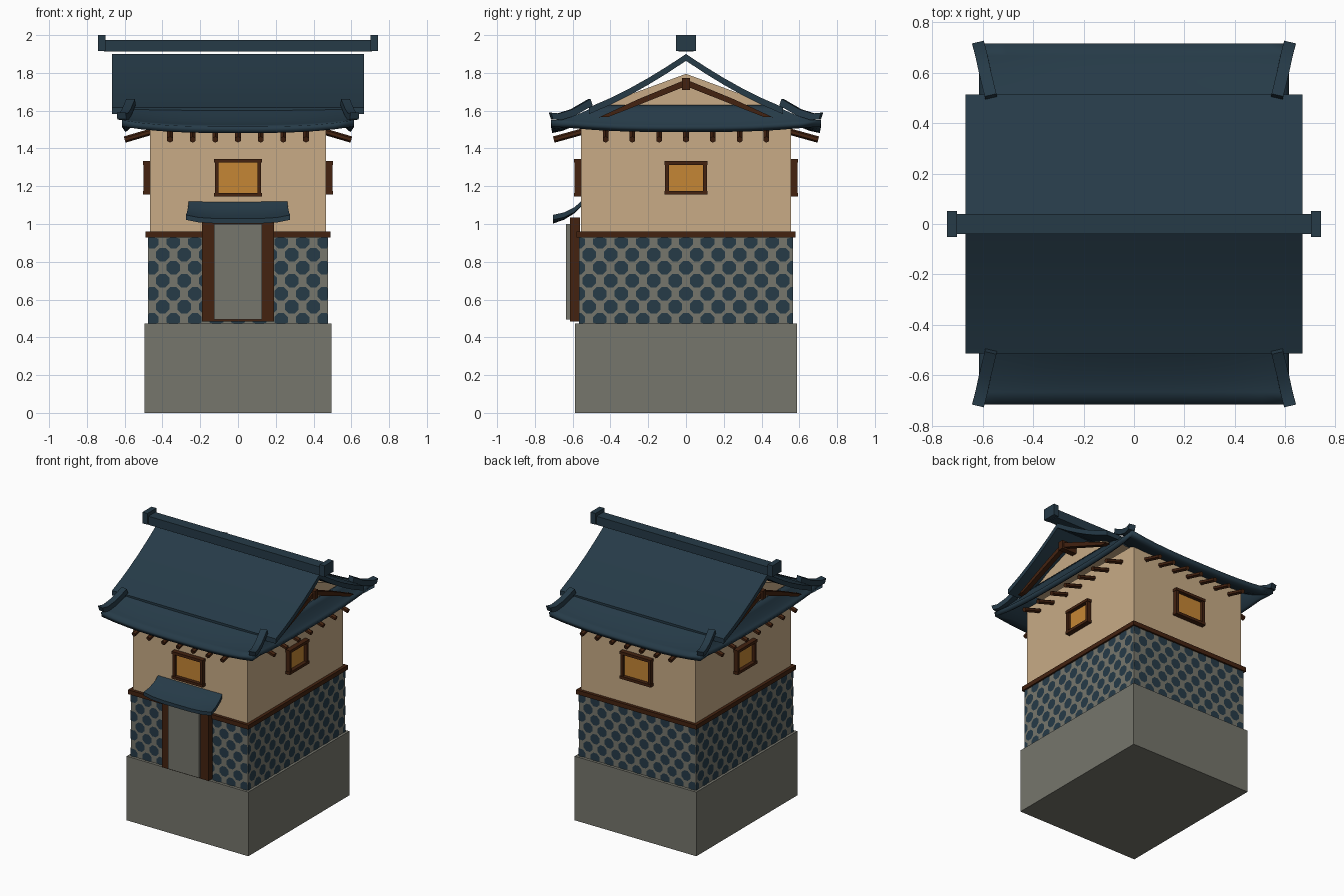
import bpy, bmesh, math
from mathutils import Vector, Matrix

cube = bpy.data.objects.get("Cube")
if cube:
    bpy.data.objects.remove(cube)


def material(name, rgb):
    m = bpy.data.materials.new(name)
    m.use_nodes = True
    m.diffuse_color = (*rgb, 1)
    m.node_tree.nodes["Principled BSDF"].inputs["Base Color"].default_value = (*rgb, 1)
    return m


STONE = material("grey_stone", (0.18, 0.18, 0.15))
PLASTER = material("tan_plaster", (0.58, 0.41, 0.24))
TILE = material("slate_blue_tile", (0.019, 0.043, 0.064))
WOOD = material("dark_brown_wood", (0.056, 0.016, 0.005))
PANE = material("amber_pane", (0.56, 0.24, 0.035))


def finish(name, bm, mat, fix=True):
    if fix:
        bmesh.ops.recalc_face_normals(bm, faces=bm.faces)
    me = bpy.data.meshes.new(name)
    bm.to_mesh(me)
    bm.free()
    me.materials.append(mat)
    ob = bpy.data.objects.new(name, me)
    bpy.context.collection.objects.link(ob)
    return ob


def boxes(name, specs, mat, angle=0):
    """Boxes given as x, y and z ranges, turned about the z axis."""
    bm = bmesh.new()
    for x0, x1, y0, y1, z0, z1 in specs:
        place = (Matrix.Rotation(angle, 4, 'Z')
                 @ Matrix.Translation(((x0 + x1) / 2, (y0 + y1) / 2, (z0 + z1) / 2))
                 @ Matrix.Diagonal((x1 - x0, y1 - y0, z1 - z0, 1)))
        bmesh.ops.create_cube(bm, size=1, matrix=place)
    return finish(name, bm, mat)


def block(name, hx, hy, z0, z1, mat):
    return boxes(name, [(-hx, hx, -hy, hy, z0, z1)], mat)


def loft(bm, sections):
    """Closed skin through equal-length closed sections."""
    rings = [[bm.verts.new(p) for p in s] for s in sections]
    n = len(rings[0])
    for a, b in zip(rings, rings[1:]):
        for i in range(n):
            j = (i + 1) % n
            bm.faces.new((a[i], a[j], b[j], b[i]))
    bm.faces.new(rings[0])
    bm.faces.new(rings[-1])


def beam(bm, path, radius, sides, turn=0.0, stretch=1.0):
    """Bar of polygonal section along a path."""
    path = [Vector(p) for p in path]
    run = path[-1] - path[0]
    side = Vector((run.y, -run.x, 0)).normalized()
    up = side.cross(run).normalized()
    if up.z < 0:
        up = -up
    angles = [turn + math.tau * k / sides for k in range(sides)]
    loft(bm, [[p + side * radius * math.cos(a) * stretch + up * radius * math.sin(a)
               for a in angles] for p in path])


# Base, walls and trim
block("stone_base", 0.496, 0.588, 0, 0.472, STONE)
block("lower_wall", 0.477, 0.567, 0.46, 0.94, STONE)
block("wall_trim", 0.49, 0.58, 0.928, 0.96, WOOD)
block("upper_wall", 0.467, 0.557, 0.95, 1.56, PLASTER)

# Staggered tile dots on the lower wall
bm = bmesh.new()
for q in range(4):
    half, dist = ((0.477, 0.567), (0.567, 0.477))[q % 2]
    turn = Matrix.Rotation(q * math.pi / 2, 3, 'Z')
    for row in range(8):
        z = 0.907 - row * 0.069
        for col in range(-6, 7):
            u = (col + 0.5 * (row % 2)) * 0.114
            pts = []
            for k in range(8):
                a = math.tau * (k + 0.5) / 8
                pts.append((max(-half, min(half, u + 0.039 * math.cos(a))),
                            max(0.472, min(0.928, z + 0.039 * math.sin(a)))))
            spans = [max(c) - min(c) for c in zip(*pts)]
            if min(spans) > 0.012:
                bm.faces.new([bm.verts.new(turn @ Vector((p, -dist - 0.003, h)))
                              for p, h in pts])
bmesh.ops.remove_doubles(bm, verts=bm.verts, dist=0.00001)
finish("wall_dots", bm, TILE, fix=False)

# Windows on all four sides
for i, side in enumerate(("front", "left", "back", "right")):
    w, d, z0, z1 = ((0.127, 0.557, 1.145, 1.345), (0.114, 0.467, 1.155, 1.333))[i % 2]
    out, t = d + 0.036, 0.02
    frame = [(-w, w, -out, -d, z0, z0 + t), (-w, w, -out, -d, z1 - t, z1)]
    frame += [(s - t / 2, s + t / 2, -out + 0.004, -d, z0 + t, z1 - t)
              for s in (t * 0.7 - w, w - t * 0.7)]
    boxes(side + "_window_frame", frame, WOOD, i * math.pi / 2)
    boxes(side + "_window_pane", [(-w + t, w - t, -d - 0.009, -d, z0 + t, z1 - t)],
          PANE, i * math.pi / 2)

# Door and its canopy
boxes("door_frame", [(-0.19, 0.19, -0.615, -0.56, 0.483, 1.034)], WOOD)
boxes("door_panel", [(-0.127, 0.127, -0.634, -0.6, 0.495, 1.0)], STONE)
bm = bmesh.new()
top = [(-0.545, 1.13), (-0.59, 1.083), (-0.645, 1.049), (-0.705, 1.028)]
outline = top + [(y, z - 0.026) for y, z in reversed(top)]
loft(bm, [[(s * (0.26 - 0.1 * (y + 0.545)), y, z + 0.02 * s ** 4 * (-0.545 - y) / 0.16)
           for y, z in outline] for s in (-1, -0.75, -0.4, 0, 0.4, 0.75, 1)])
finish("door_canopy", bm, TILE)

# Lower roof skirt with lifted corners
bm = bmesh.new()
N, STEPS = 12, 5
INNER, OUTER = Vector((0.54, 0.47)), Vector((0.615, 0.715))
square = []
for k in range(N):
    u = -1 + 2 * k / N
    square.append((1, u))
for q in range(1, 4):
    square += [Matrix.Rotation(q * math.pi / 2, 2) @ Vector(p) for p in square[:N]]
rings = []
for s in range(STEPS + 1):
    t = s / STEPS
    size = INNER.lerp(OUTER, t)
    ring = []
    for a, b in square:
        lift = 0.035 * min(abs(a), abs(b)) ** 3 * t
        z = 1.515 + 0.115 * (1 - t) ** 1.5 + lift
        ring.append(bm.verts.new((a * size.x, b * size.y, z)))
    rings.append(ring)
for a, b in zip(rings, rings[1:]):
    for i in range(len(a)):
        j = (i + 1) % len(a)
        bm.faces.new((a[i], b[i], b[j], a[j]))
skirt = finish("roof_skirt", bm, TILE, fix=False)
mod = skirt.modifiers.new("thickness", 'SOLIDIFY')
mod.thickness, mod.offset = 0.034, -1

# Hip ridges at the corners
bm = bmesh.new()
for sx in (-1, 1):
    for sy in (-1, 1):
        beam(bm, [(sx * x, sy * y, z) for x, y, z in
                  ((0.567, 0.505, 1.645), (0.59, 0.6, 1.59),
                   (0.605, 0.67, 1.568), (0.617, 0.715, 1.572))],
             0.026, 4, math.pi / 4, 1.3)
finish("hip_ridges", bm, TILE)

# Main gable roof with gently sagging slopes
half = [(0, 1.9), (0.1, 1.834), (0.2, 1.773), (0.3, 1.717), (0.4, 1.667), (0.513, 1.618)]
top = [(-y, z) for y, z in reversed(half[1:])] + half
outline = top + [(y, z - 0.036) for y, z in reversed(top)]
bm = bmesh.new()
loft(bm, [[(x, y, z) for y, z in outline] for x in (-0.667, 0.667)])
finish("main_roof", bm, TILE)

# Ridge beam and end caps
block("ridge_beam", 0.71, 0.04, 1.912, 1.975, TILE)
boxes("ridge_caps", [(s * 0.721 - 0.02, s * 0.721 + 0.02, -0.052, 0.052, 1.917, 2)
                     for s in (-1, 1)], TILE)

# Plaster gables with wooden boards
bm = bmesh.new()
loft(bm, [[(x, -0.47, 1.6), (x, 0.47, 1.6), (x, 0.47, 1.622), (x, 0, 1.795),
           (x, -0.47, 1.622)] for x in (-0.52, 0.52)])
finish("gable_wall", bm, PLASTER)
bm = bmesh.new()
for sx in (-1, 1):
    for sy in (-1, 1):
        loft(bm, [[(sx * x, sy * y, z) for y, z in
                   ((0, 1.765), (0.25, 1.662), (0.46, 1.565), (0.41, 1.567), (0, 1.73))]
                  for x in (0.59, 0.625)])
finish("gable_boards", bm, WOOD)
boxes("gable_posts", [(s * 0.58 - 0.06, s * 0.58 + 0.06, -0.02, 0.02, 1.71, 1.772)
                      for s in (-1, 1)], WOOD)

# Rafter ends under the eaves
bm = bmesh.new()
for k in range(-3, 4):
    for s in (-1, 1):
        beam(bm, [(k * 0.12, s * 0.52, 1.497), (k * 0.12, s * 0.7, 1.447)],
             0.017, 6, math.pi / 6)
        beam(bm, [(s * 0.43, k * 0.142, 1.497), (s * 0.6, k * 0.142, 1.447)],
             0.017, 6, math.pi / 6)
finish("rafters", bm, WOOD)

# Smooth shading on the curved roof parts
bpy.ops.object.select_all(action='DESELECT')
for name in ("roof_skirt", "main_roof", "door_canopy", "hip_ridges"):
    ob = bpy.data.objects[name]
    ob.select_set(True)
    bpy.context.view_layer.objects.active = ob
bpy.ops.object.shade_smooth_by_angle(angle=math.radians(30))
